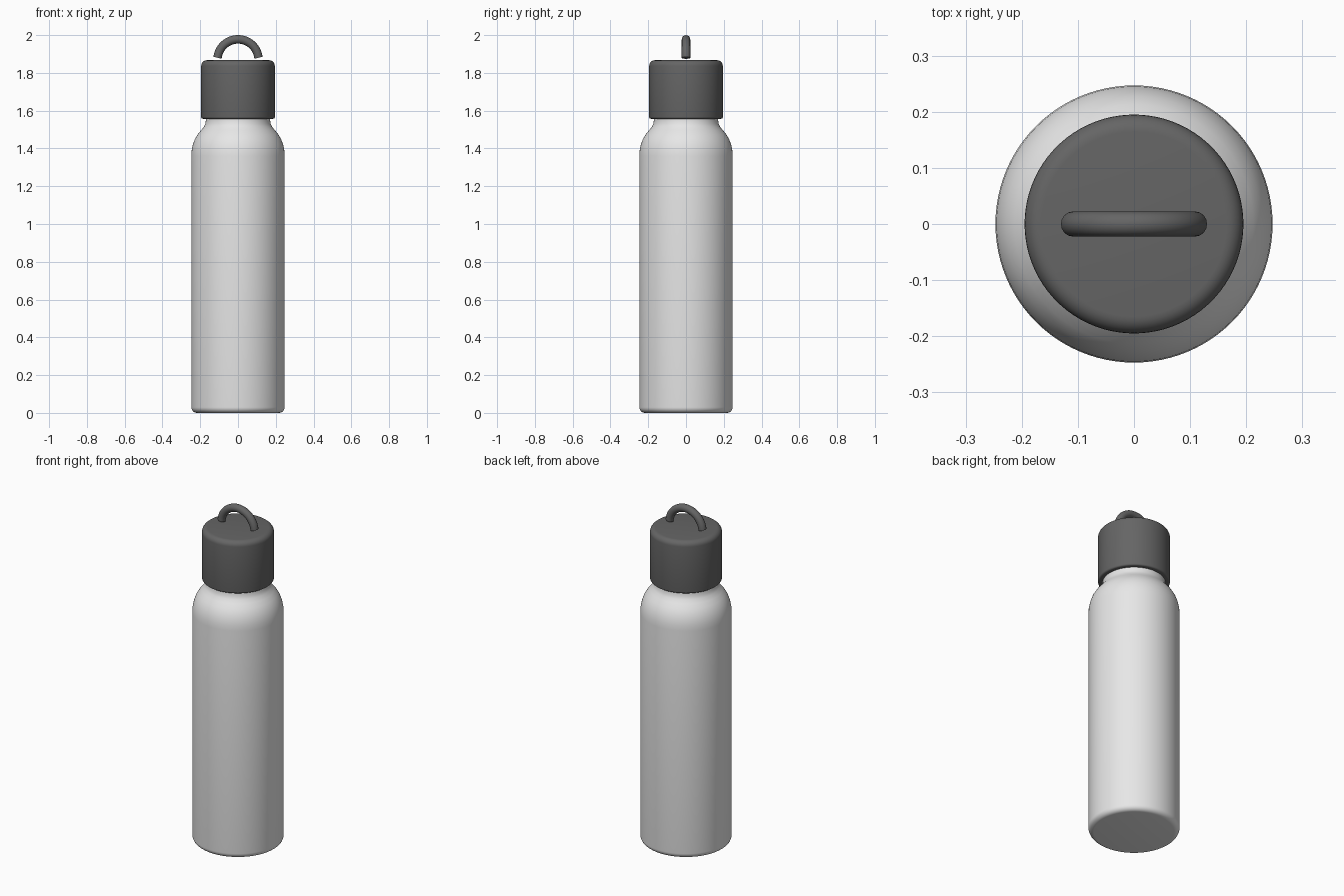
import bpy, bmesh, math

cube = bpy.data.objects.get("Cube")
if cube:
    bpy.data.objects.remove(cube, do_unlink=True)


def material(name, value):
    mat = bpy.data.materials.new(name)
    colour = (value, value, value, 1)
    mat.use_nodes = True
    mat.diffuse_color = colour
    mat.node_tree.nodes["Principled BSDF"].inputs["Base Color"].default_value = colour
    return mat


def skin(name, rings, mat, angle):
    """Join rings of points into a closed, smooth-shaded tube with end caps."""
    bm = bmesh.new()
    loops = [[bm.verts.new(p) for p in ring] for ring in rings]
    for a, b in zip(loops, loops[1:]):
        for i in range(len(a)):
            j = (i + 1) % len(a)
            bm.faces.new((a[i], a[j], b[j], b[i]))
    bm.faces.new(loops[0])
    bm.faces.new(loops[-1])
    bmesh.ops.recalc_face_normals(bm, faces=bm.faces)
    mesh = bpy.data.meshes.new(name)
    bm.to_mesh(mesh)
    bm.free()
    mesh.materials.append(mat)
    obj = bpy.data.objects.new(name, mesh)
    bpy.context.collection.objects.link(obj)
    bpy.ops.object.select_all(action="DESELECT")
    obj.select_set(True)
    bpy.context.view_layer.objects.active = obj
    bpy.ops.object.shade_smooth_by_angle(angle=math.radians(angle))
    return obj


def lathe(name, profile, mat, sides=96):
    turns = [2 * math.pi * i / sides for i in range(sides)]
    rings = [[(r * math.cos(t), r * math.sin(t), z) for t in turns] for r, z in profile]
    return skin(name, rings, mat, 40)


def corner(r, z, size, start, steps=6):
    """Quarter-round profile points about (r, z), turning from the start angle."""
    angles = [math.radians(start + 90 * i / steps) for i in range(steps + 1)]
    return [(r + size * math.cos(a), z + size * math.sin(a)) for a in angles]


steel = material("pale grey", 0.8)
plastic = material("charcoal", 0.13)

# Bottle body: rounded base, straight wall, curved shoulder and neck
shoulder = [(0.247, 1.36), (0.245, 1.39), (0.239, 1.42), (0.228, 1.45), (0.213, 1.475),
            (0.195, 1.497), (0.18, 1.515), (0.173, 1.53), (0.17, 1.55), (0.17, 1.6)]
lathe("bottle_body", corner(0.217, 0.03, 0.03, -90) + shoulder, steel)

# Screw cap with a soft top edge and a tight lower edge
lathe("cap", corner(0.185, 1.567, 0.01, -90, 4) + corner(0.165, 1.837, 0.03, 0), plastic)

# Carry loop: round tube swept along an arch, with ends cut at a slant
rings = []
steps, sides, radius, tube = 40, 16, 0.109, 0.0225
for i in range(steps + 1):
    f = i / steps
    place = math.radians(6 + 168 * f)
    tilt = math.radians(14 + 152 * f)
    cx, cz = radius * math.cos(place), 1.8685 + radius * math.sin(place)
    ring = []
    for k in range(sides):
        a = 2 * math.pi * k / sides
        out = tube * math.cos(a)
        ring.append((cx + out * math.cos(tilt), tube * math.sin(a), cz + out * math.sin(tilt)))
    rings.append(ring)
skin("carry_loop", rings, plastic, 40)
